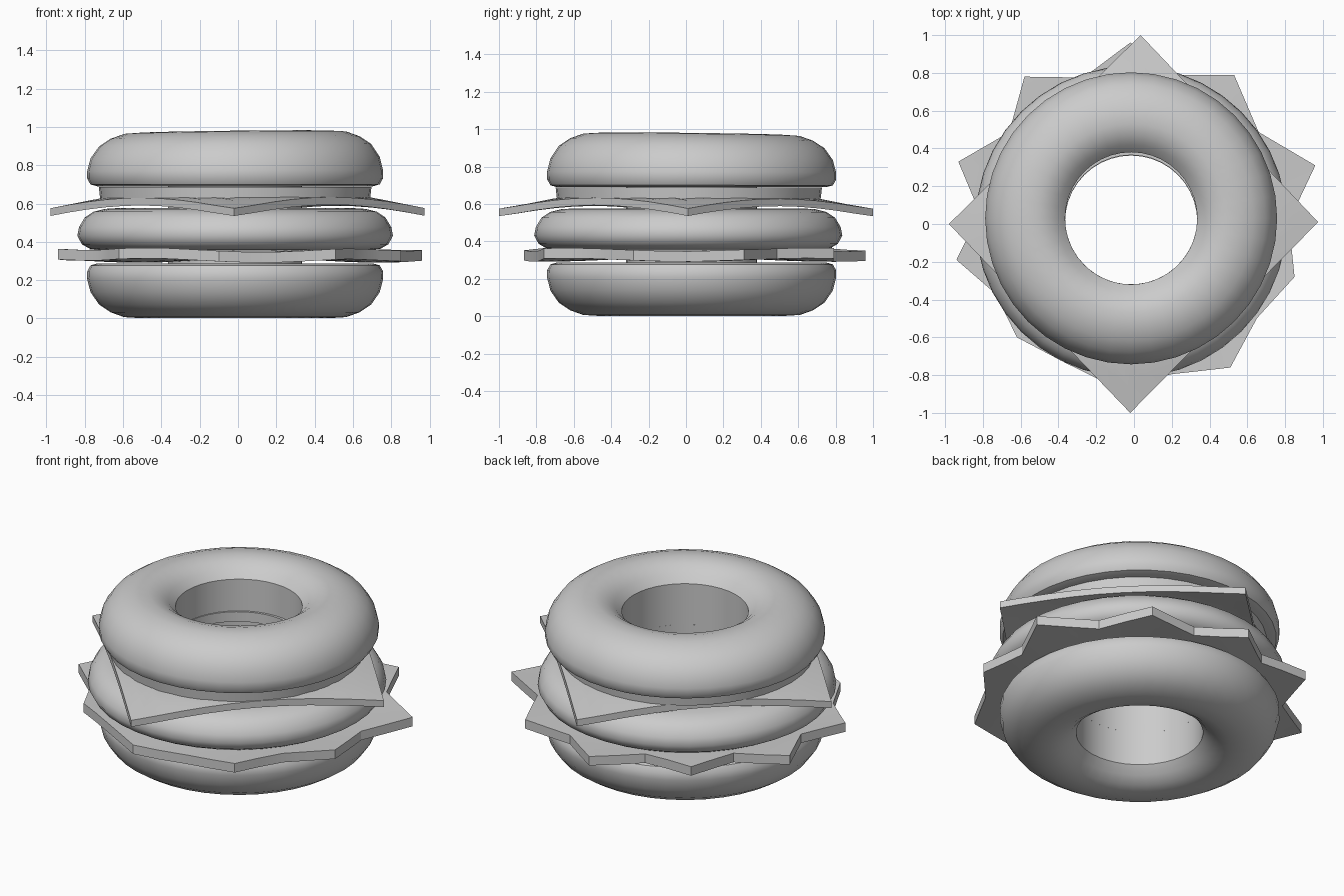
import bpy, bmesh
from math import sin, cos, pi, radians, hypot

cube = bpy.data.objects.get("Cube")
if cube:
    bpy.data.objects.remove(cube, do_unlink=True)

CX, CY, HOLE = -0.015, 0.03, 0.35

grey = bpy.data.materials.new("plain_grey")
grey.use_nodes = True
colour = (0.6, 0.6, 0.6, 1)
grey.diffuse_color = colour
grey.node_tree.nodes["Principled BSDF"].inputs["Base Color"].default_value = colour


def finish(name, bm, angle=40, fix_normals=True):
    """Turn a bmesh into a shaded object."""
    if fix_normals:
        bmesh.ops.recalc_face_normals(bm, faces=bm.faces)
    mesh = bpy.data.meshes.new(name)
    bm.to_mesh(mesh)
    bm.free()
    mesh.materials.append(grey)
    obj = bpy.data.objects.new(name, mesh)
    bpy.context.collection.objects.link(obj)
    bpy.ops.object.select_all(action='DESELECT')
    obj.select_set(True)
    bpy.context.view_layer.objects.active = obj
    bpy.ops.object.shade_smooth_by_angle(angle=radians(angle))
    return obj


def lathe(name, profile, centre, base, flip=1, warp=None, closed=True, steps=40):
    """Spin an (r, z) profile around a vertical axis."""
    bm = bmesh.new()
    rings = []
    for i in range(steps):
        a = 2 * pi * i / steps
        ring = []
        for r, h in profile:
            x, y, z = centre[0] + r * cos(a), centre[1] + r * sin(a), base + flip * h
            ring.append(bm.verts.new((x, y, z + (warp(x, y, h) if warp else 0))))
        rings.append(ring)
    count = len(profile)
    for i in range(steps):
        a, b = rings[i], rings[(i + 1) % steps]
        for j in range(count if closed else count - 1):
            k = (j + 1) % count
            bm.faces.new((a[j], a[k], b[k], b[j]))
    return finish(name, bm, fix_normals=closed)


def sheet(name, outline, height, thickness, rows=6):
    """Thin slice between the hole and an outline, with height(x, y)."""
    bm = bmesh.new()
    columns = []
    for x, y in outline:
        d = hypot(x - CX, y - CY)
        ix, iy = CX + HOLE * (x - CX) / d, CY + HOLE * (y - CY) / d
        points = [(ix + (x - ix) * t / rows, iy + (y - iy) * t / rows) for t in range(rows + 1)]
        top = [bm.verts.new((px, py, height(px, py) + thickness)) for px, py in points]
        low = [bm.verts.new((px, py, height(px, py))) for px, py in points]
        columns.append(top + low[::-1])
    n = len(columns[0])
    for i, a in enumerate(columns):
        b = columns[(i + 1) % len(columns)]
        for j in range(n):
            k = (j + 1) % n
            bm.faces.new((a[j], a[k], b[k], b[j]))
    return finish(name, bm, 30)


def subdivide(corners, parts):
    """Split each side of a closed outline into equal parts."""
    points = []
    for i, (x, y) in enumerate(corners):
        u, v = corners[(i + 1) % len(corners)]
        points += [(x + (u - x) * t / parts, y + (v - y) * t / parts) for t in range(parts)]
    return points


# Bun halves, domed away from their flat cut face
bun = [(HOLE, 0), (0.72, 0), (0.755, 0.01), (0.772, 0.04), (0.773, 0.08), (0.755, 0.15),
       (0.71, 0.215), (0.65, 0.255), (0.58, 0.28), (0.5, 0.285), (0.44, 0.268),
       (0.39, 0.235), (HOLE, 0.19)]


def lopsided(x, y, h):
    return h * (0.04 * x - 0.04 * y)


lathe("top_bun", bun, (CX, CY), 0.69, warp=lopsided)
lathe("bottom_bun", bun, (CX, CY), 0.287, flip=-1)

# Thick ring-shaped patty
patty = [(HOLE, 0.005), (0.7, 0.005), (0.76, 0.012), (0.8, 0.035), (0.824, 0.08), (0.815, 0.125),
         (0.785, 0.175), (0.74, 0.205), (0.68, 0.22), (0.6, 0.225), (HOLE, 0.225)]
lathe("patty", patty, (CX, 0.012), 0.352)

# Flat vegetable slice
tomato = [(HOLE, 0), (0.705, 0), (0.712, 0.06), (HOLE, 0.06)]
lathe("tomato_slice", tomato, (CX, 0.015), 0.627)

# Smooth wall of the central hole
lathe("hole_lining", [(HOLE, 0.1), (HOLE, 0.88)], (CX, CY), 0, closed=False)

# Square cheese slice with drooping corners
cheese = subdivide([(0.975, 0.01), (0.035, 1.0), (-0.98, 0), (-0.02, -1.0)], 10)
sheet("cheese_slice", cheese,
      lambda x, y: 0.595 - 0.06 * min(1, max(0, (hypot(x, y) - 0.68) / 0.3)), 0.04)

# Star-edged lettuce leaf with a gentle wave
tips = [(-0.02, 0.96), (-0.58, 0.78), (-0.93, 0.33), (-0.94, -0.19), (-0.62, -0.6),
        (-0.1, -0.865), (0.51, -0.76), (0.85, -0.28), (0.96, 0.31), (0.53, 0.79)]
leaf = []
for i, (x, y) in enumerate(tips):
    u, v = tips[(i + 1) % len(tips)]
    mx, my = (x + u) / 2, (y + v) / 2
    s = 0.82 / hypot(mx, my)
    leaf += [(x, y), (mx * s, my * s)]
sheet("lettuce_leaf", subdivide(leaf, 2),
      lambda x, y: 0.303 + 0.012 * sin(5 * x + 1) * cos(4 * y), 0.055)
